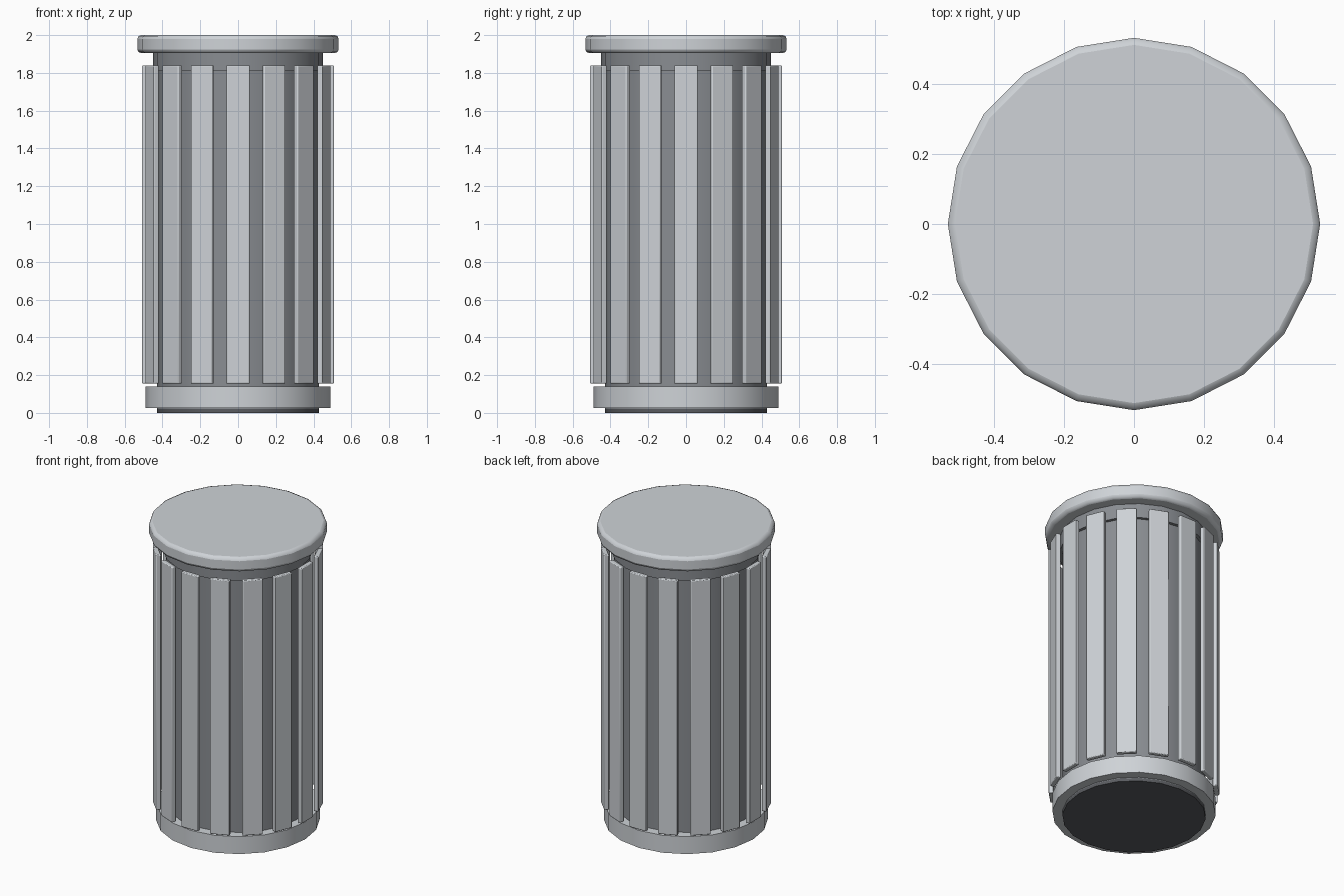
import bpy
import math
from mathutils import Matrix

cube = bpy.data.objects.get("Cube")
if cube:
    bpy.data.objects.remove(cube, do_unlink=True)


def material(name, rgb):
    m = bpy.data.materials.new(name)
    m.use_nodes = True
    m.diffuse_color = (*rgb, 1)
    m.node_tree.nodes["Principled BSDF"].inputs["Base Color"].default_value = (*rgb, 1)
    return m


LIGHT = material("light metal", (0.62, 0.65, 0.68))
GREY = material("grey metal", (0.25, 0.265, 0.285))
DARK = material("dark underside", (0.10, 0.105, 0.115))


def finish(obj, name, mat, bevel, segments, angle):
    obj.name = name
    obj.data.materials.append(mat)
    if bevel:
        mod = obj.modifiers.new("soft edges", "BEVEL")
        mod.width = bevel
        mod.segments = segments
    bpy.ops.object.shade_smooth_by_angle(angle=math.radians(angle))
    return obj


def drum(name, radius, bottom, top, mat, bevel=0, segments=1, angle=40):
    # 20-sided drum with a corner on each axis
    bpy.ops.mesh.primitive_cylinder_add(
        vertices=20, radius=radius, depth=top - bottom, location=(0, 0, (top + bottom) / 2))
    return finish(bpy.context.object, name, mat, bevel, segments, angle)


# Inner can, foot, base band and collar
drum("inner_can", 0.43, 0.02, 1.85, GREY)
drum("foot", 0.43, 0, 0.03, DARK)
drum("base_band", 0.49, 0.025, 0.14, LIGHT)
drum("collar", 0.45, 1.81, 1.92, GREY)

# Lid with rounded rim and softly shaded top
drum("lid", 0.533, 1.905, 2.0, LIGHT, 0.02, 2, 80)

# Ring of flat upright slats
SLATS = 16
for i in range(SLATS):
    bpy.ops.mesh.primitive_cube_add(size=1)
    slat = bpy.context.object
    slat.data.transform(Matrix.Diagonal((0.03, 0.122, 1.685, 1)))
    slat.location = (0.493 * math.cos(2 * math.pi * i / SLATS),
                     0.493 * math.sin(2 * math.pi * i / SLATS), 0.9975)
    slat.rotation_euler.z = 2 * math.pi * i / SLATS
    finish(slat, f"slat_{i + 1}", LIGHT, 0.005, 2, 60)
